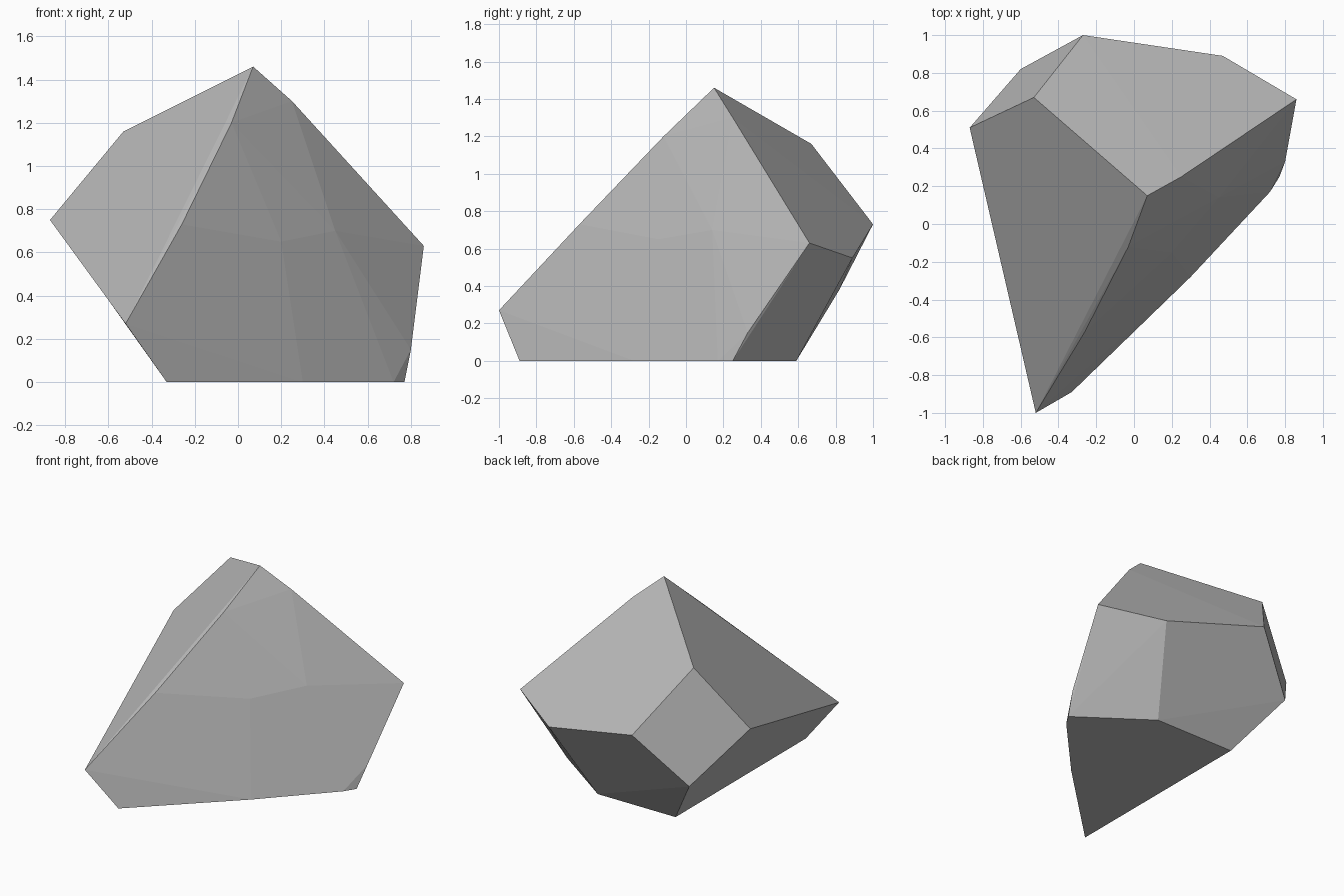
import bpy, bmesh, math

cube = bpy.data.objects.get("Cube")
if cube:
    bpy.data.objects.remove(cube, do_unlink=True)

# Stone colour
stone = bpy.data.materials.new("grey stone")
stone.use_nodes = True
grey = (0.5, 0.5, 0.5, 1)
stone.diffuse_color = grey
stone.node_tree.nodes["Principled BSDF"].inputs["Base Color"].default_value = grey

# Corners of the chipped boulder
peak = [(0.07, 0.15, 1.46), (-0.53, 0.67, 1.16)]
shoulders = [(-0.27, 1.0, 0.73), (-0.87, 0.51, 0.75), (-0.6, 0.82, 0.38),
             (0.47, 0.89, 0.55), (0.86, 0.66, 0.63), (-0.52, -1.0, 0.27)]
base = [(-0.33, -0.89, 0), (0.77, 0.25, 0), (0.29, 0.59, 0), (-0.33, 0.59, 0),
        (0.3, -0.28, 0), (-0.07, -0.64, 0), (0.72, 0.17, 0)]
# Slight swelling of the broad front face
swell = [(-0.03, -0.12, 1.2), (-0.26, -0.57, 0.73), (0.25, 0.25, 1.3),
         (0.8, 0.33, 0.15), (0.2, -0.15, 0.65), (0.45, 0.14, 0.7)]

# Wrap the corners in a solid and merge its flat facets
bm = bmesh.new()
for corner in peak + shoulders + base + swell:
    bm.verts.new(corner)
bmesh.ops.convex_hull(bm, input=bm.verts[:])
bmesh.ops.dissolve_limit(bm, angle_limit=math.radians(1.5),
                         verts=bm.verts[:], edges=bm.edges[:])
bmesh.ops.recalc_face_normals(bm, faces=bm.faces[:])

mesh = bpy.data.meshes.new("boulder")
bm.to_mesh(mesh)
bm.free()
mesh.materials.append(stone)
boulder = bpy.data.objects.new("boulder", mesh)
bpy.context.collection.objects.link(boulder)
